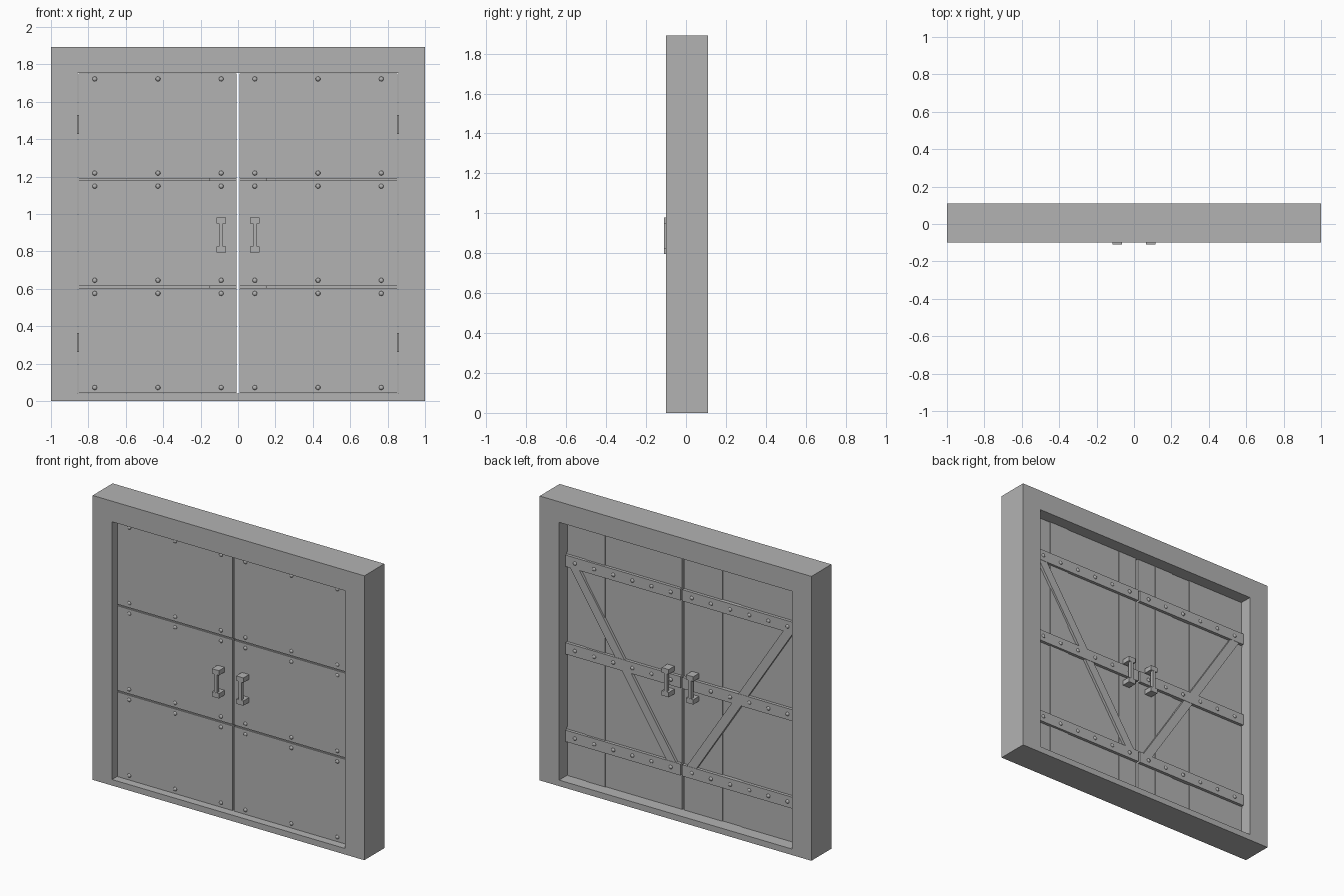
import bpy, bmesh
from mathutils import Matrix, Vector

cube = bpy.data.objects.get("Cube")
if cube:
    bpy.data.objects.remove(cube, do_unlink=True)

grey = bpy.data.materials.new("plain grey")
grey.use_nodes = True
grey.diffuse_color = (0.45, 0.45, 0.45, 1)
grey.node_tree.nodes["Principled BSDF"].inputs["Base Color"].default_value = grey.diffuse_color

HALF_W, SILL, HEAD = 0.857, 0.04, 1.755
PLATE_Y, PLANK_Y, BACK_Y, STRAP_Y = -0.05, -0.04, 0.03, 0.05
STRAPS = (0.313, 0.895, 1.478)
STRAP_H = 0.038


def finish(name, bm):
    bmesh.ops.recalc_face_normals(bm, faces=bm.faces)
    mesh = bpy.data.meshes.new(name)
    bm.to_mesh(mesh)
    bm.free()
    mesh.materials.append(grey)
    ob = bpy.data.objects.new(name, mesh)
    bpy.context.collection.objects.link(ob)
    return ob


def box(bm, x0, x1, y0, y1, z0, z1):
    centre = Vector((x0 + x1, y0 + y1, z0 + z1)) / 2
    size = (abs(x1 - x0), abs(y1 - y0), abs(z1 - z0), 1)
    bmesh.ops.create_cube(bm, size=1, matrix=Matrix.Translation(centre) @ Matrix.Diagonal(size))


def prism(bm, outline, y0, y1):
    """Extrude an x-z outline from y0 to y1."""
    a = [bm.verts.new((x, y0, z)) for x, z in outline]
    b = [bm.verts.new((x, y1, z)) for x, z in outline]
    bm.faces.new(a)
    bm.faces.new(b)
    for i in range(len(a)):
        j = (i + 1) % len(a)
        bm.faces.new((a[i], a[j], b[j], b[i]))


def rivet(bm, x, y, z):
    m = Matrix.Translation((x, y, z)) @ Matrix.Diagonal((1, 0.6, 1, 1)) @ Matrix.Rotation(1.5708, 4, "X")
    bmesh.ops.create_uvsphere(bm, u_segments=10, v_segments=6, radius=0.013, matrix=m)


# Surround: one closed ring
bm = bmesh.new()
loops = []
for y in (-0.1, 0.11):
    for w, lo, hi in ((1, 0, 1.892), (HALF_W, SILL, HEAD)):
        loops.append([bm.verts.new((x, y, z)) for x, z in ((-w, lo), (w, lo), (w, hi), (-w, hi))])
for a, b in ((0, 1), (2, 3), (0, 2), (1, 3)):
    for i in range(4):
        j = (i + 1) % 4
        bm.faces.new((loops[a][i], loops[a][j], loops[b][j], loops[b][i]))
finish("door_frame", bm)

# Each leaf is laid out along s * x, so the pair mirrors about the centre
for side, s in (("left", 1), ("right", -1)):
    inner, outer = 0.007, 0.853
    low, high = SILL + 0.002, HEAD - 0.003

    # Vertical planks, one slightly proud or set back
    bm = bmesh.new()
    step = (outer - inner) / 6
    offsets = {4: 0.005} if s > 0 else {2: -0.005}
    for i in range(6):
        x = inner + i * step
        box(bm, s * (x + (0.002 if i == 1 else 0)), s * (x + step), PLANK_Y,
            BACK_Y + offsets.get(i, 0), low, high)
    finish(side + "_planks", bm)

    # Front plates
    bm = bmesh.new()
    pitch = (high - low + 0.01) / 3
    for i in range(3):
        z = low + i * pitch
        box(bm, s * inner, s * outer, PLATE_Y, PLANK_Y, z, z + pitch - 0.01)
    finish(side + "_front_plates", bm)

    # Back straps and diagonal brace
    bm = bmesh.new()
    for z in STRAPS:
        box(bm, s * inner, s * outer, BACK_Y - 0.01, STRAP_Y, z - STRAP_H, z + STRAP_H)
    finish(side + "_straps", bm)
    bm = bmesh.new()
    z0, z1 = STRAPS[0] + STRAP_H, STRAPS[2] - STRAP_H
    prism(bm, [(s * x, z) for x, z in ((0.04, z0), (0.11, z0), (0.82, z1), (0.75, z1))],
          BACK_Y - 0.01, STRAP_Y - 0.002)
    finish(side + "_diagonal_brace", bm)

    # Rivets on the plates and straps
    bm = bmesh.new()
    for i in range(3):
        for z in (low + 0.03 + i * pitch, low + (i + 1) * pitch - 0.04):
            for x in (0.09, 0.428, 0.766):
                rivet(bm, s * x, PLATE_Y, z)
    for z in STRAPS:
        for i in range(6):
            rivet(bm, s * (inner + (i + 0.5) * step), STRAP_Y, z)
    ob = finish(side + "_rivets", bm)
    for p in ob.data.polygons:
        p.use_smooth = True

    # Pull handles on both faces
    for face, y, d in (("front", PLATE_Y, -1), ("back", BACK_Y, 1)):
        bm = bmesh.new()
        tip = y + d * 0.06
        for z in (0.795, 0.948):
            box(bm, s * 0.064, s * 0.116, y - d * 0.005, tip, z, z + 0.032)
        box(bm, s * 0.079, s * 0.101, tip - d * 0.025, tip - d * 0.0005, 0.815, 0.96)
        finish(side + "_" + face + "_handle", bm)

    # Hinge leaves between door and frame
    bm = bmesh.new()
    for z in (STRAPS[0], STRAPS[2]):
        box(bm, s * (outer - 0.001), s * (HALF_W + 0.003), PLATE_Y + 0.01, BACK_Y, z - 0.05, z + 0.05)
    finish(side + "_hinges", bm)
